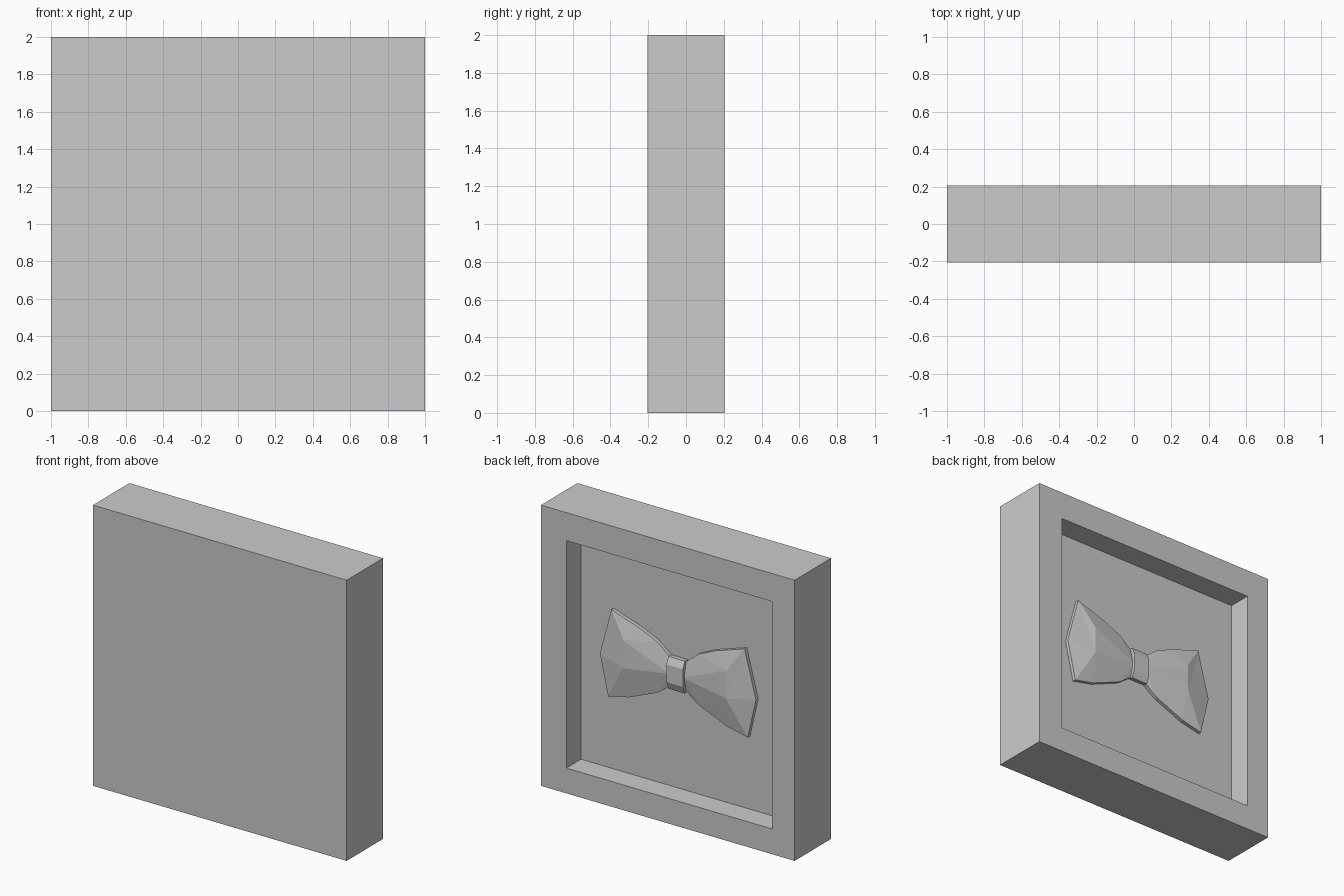
import bpy
import bmesh

old = bpy.data.objects.get("Cube")
if old:
    bpy.data.objects.remove(old, do_unlink=True)

# Single plain colour
GREY = (0.6, 0.6, 0.6, 1.0)
grey = bpy.data.materials.new("plain_grey")
grey.use_nodes = True
grey.diffuse_color = GREY
grey.node_tree.nodes["Principled BSDF"].inputs["Base Color"].default_value = GREY

FLOOR = 0.04      # y of the recess floor
BACK = 0.205      # y of the frame rim
BOW_X = 0.018     # centre of the bow


def finish(name, bm):
    bmesh.ops.recalc_face_normals(bm, faces=bm.faces)
    mesh = bpy.data.meshes.new(name)
    bm.to_mesh(mesh)
    bm.free()
    mesh.materials.append(grey)
    obj = bpy.data.objects.new(name, mesh)
    bpy.context.collection.objects.link(obj)
    return obj


def rectangle(bm, x0, x1, z0, z1, y):
    return [bm.verts.new((x, y, z)) for x, z in ((x0, z0), (x1, z0), (x1, z1), (x0, z1))]


def bridge(bm, a, b):
    for i in range(len(a)):
        j = (i + 1) % len(a)
        bm.faces.new((a[i], a[j], b[j], b[i]))


# Square frame with a recess open to the back
bm = bmesh.new()
loops = [
    rectangle(bm, -1, 1, 0, 2, -BACK),
    rectangle(bm, -1, 1, 0, 2, BACK),
    rectangle(bm, -0.82, 0.80, 0.18, 1.80, BACK),
    rectangle(bm, -0.82, 0.80, 0.18, 1.80, FLOOR),
]
for a, b in zip(loops, loops[1:]):
    bridge(bm, a, b)
bm.faces.new(loops[0])
bm.faces.new(loops[-1])
finish("recessed_frame", bm)

# Wing outline (distance from bow centre, height), knot top round to knot bottom
OUTLINE = [(0.05, 1.10), (0.16, 1.19), (0.295, 1.25), (0.525, 1.325), (0.615, 0.985),
           (0.55, 0.70), (0.39, 0.735), (0.16, 0.83), (0.05, 0.91)]


def wing(name, side):
    bm = bmesh.new()

    def vert(x, y, z):
        return bm.verts.new((BOW_X + side * x, y, z))

    base = [vert(x, FLOOR - 0.005, z) for x, z in OUTLINE]
    rim = [vert(x, 0.065, z) for x, z in OUTLINE]
    bridge(bm, base, rim)
    bm.faces.new(base)
    # Folded front: neck, main peak and upper crease
    neck = vert(0.05, 0.085, 1.0)
    peak = vert(0.405, 0.105, 0.955)
    crease = vert(0.405, 0.10, 1.15)
    for centre, first, last in ((neck, 0, 1), (crease, 1, 3), (peak, 3, 7), (neck, 7, 8)):
        for i in range(first, last):
            bm.faces.new((centre, rim[i], rim[i + 1]))
    for tri in ((neck, rim[1], crease), (crease, rim[3], peak),
                (neck, crease, peak), (neck, peak, rim[7]), (neck, rim[8], rim[0])):
        bm.faces.new(tri)
    return finish(name, bm)


wing("bow_left_wing", 1)
wing("bow_right_wing", -1)

# Faceted knot band, a side profile extruded across
PROFILE = [(FLOOR - 0.005, 0.90), (0.08, 0.89), (0.102, 0.945),
           (0.102, 1.07), (0.08, 1.12), (FLOOR - 0.005, 1.115)]
bm = bmesh.new()
ends = [[bm.verts.new((BOW_X + dx, y, z)) for y, z in PROFILE] for dx in (-0.065, 0.065)]
bridge(bm, *ends)
for end in ends:
    bm.faces.new(end)
finish("bow_knot", bm)
